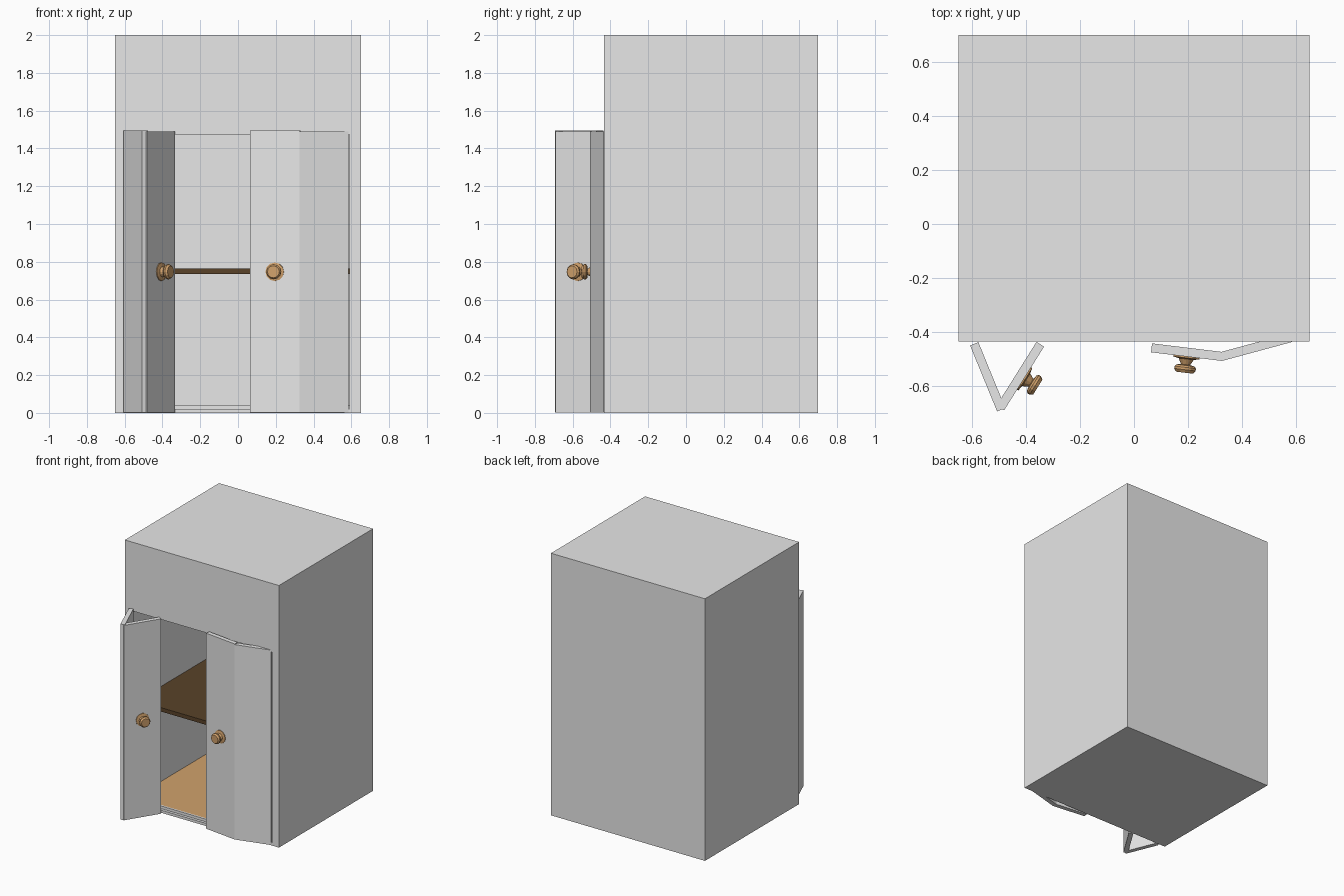
import bpy, bmesh, math
from mathutils import Vector

if "Cube" in bpy.data.objects:
    bpy.data.objects.remove(bpy.data.objects["Cube"])


def material(name, rgb):
    m = bpy.data.materials.new(name)
    m.diffuse_color = (*rgb, 1)
    m.use_nodes = True
    m.node_tree.nodes["Principled BSDF"].inputs["Base Color"].default_value = m.diffuse_color
    return m


GREY = material("painted_grey", (0.8, 0.8, 0.8))
TAN = material("tan_wood", (0.64, 0.36, 0.15))
DARK = material("dark_wood", (0.10, 0.055, 0.022))


def finish(name, bm, mat):
    bmesh.ops.recalc_face_normals(bm, faces=bm.faces)
    me = bpy.data.meshes.new(name)
    bm.to_mesh(me)
    bm.free()
    me.materials.append(mat)
    ob = bpy.data.objects.new(name, me)
    bpy.context.collection.objects.link(ob)
    return ob


def prism(name, outline, z0, z1, mat):
    """Extrude a flat outline from z0 up to z1."""
    bm = bmesh.new()
    face = bm.faces.new([bm.verts.new((x, y, z0)) for x, y in outline])
    ext = bmesh.ops.extrude_face_region(bm, geom=[face])["geom"]
    for v in ext:
        if isinstance(v, bmesh.types.BMVert):
            v.co.z = z1
    return finish(name, bm, mat)


def box(name, x0, x1, y0, y1, z0, z1, mat):
    return prism(name, [(x0, y0), (x1, y0), (x1, y1), (x0, y1)], z0, z1, mat)


# Closet body with a hollow opened at the front
body = box("closet_body", -0.65, 0.65, -0.435, 0.70, 0, 2, GREY)
cutter = box("opening_cutter", -0.59, 0.59, -0.6, 0.64, 0.02, 1.475, GREY)
cutter.hide_render = True
cutter.hide_viewport = True
cut = body.modifiers.new("opening", "BOOLEAN")
cut.operation = "DIFFERENCE"
cut.solver = "EXACT"
cut.object = cutter

# Sill, floor and shelf
box("sill", -0.59, 0.59, -0.414, -0.40, 0.02, 0.04, GREY)
box("floor_board", -0.59, 0.59, -0.40, 0.64, 0.02, 0.04, TAN)
box("shelf", -0.59, 0.59, -0.37, 0.64, 0.735, 0.765, DARK)


# Folding door panels, each given by the ends of its outer face
def panel(name, a, b, top):
    a, b = Vector(a), Vector(b)
    d = (b - a).normalized()
    back = Vector((-d.y, d.x)) * 0.033
    prism(name, [a, b, b + back, a + back], 0.003, top, GREY)
    return (a + b) / 2, -back.normalized()


panel("left_outer_panel", (-0.607, -0.450), (-0.507, -0.694), 1.495)
left = panel("left_inner_panel", (-0.481, -0.690), (-0.333, -0.454), 1.49)
right = panel("right_inner_panel", (0.063, -0.475), (0.326, -0.507), 1.495)
panel("right_outer_panel", (0.326, -0.507), (0.585, -0.437), 1.49)

# Turned knobs: (radius, distance from the door)
PROFILE = [(0.049, 0), (0.049, 0.005), (0.028, 0.009), (0.017, 0.030),
           (0.034, 0.033), (0.040, 0.040), (0.040, 0.049), (0.032, 0.060)]


def knob(name, centre, normal, sides=12):
    bm = bmesh.new()
    n = Vector((normal.x, normal.y, 0))
    side = Vector((-n.y, n.x, 0))
    c = Vector((centre.x, centre.y, 0.747))
    rings = []
    for r, h in PROFILE:
        ring = []
        for i in range(sides):
            t = 2 * math.pi * i / sides
            p = c + n * h + side * (r * math.cos(t))
            p.z += r * math.sin(t)
            ring.append(bm.verts.new(p))
        rings.append(ring)
    for lo, hi in zip(rings, rings[1:]):
        for i in range(sides):
            j = (i + 1) % sides
            bm.faces.new((lo[i], lo[j], hi[j], hi[i]))
    bm.faces.new(rings[0])
    bm.faces.new(rings[-1])
    finish(name, bm, TAN)


knob("left_knob", *left)
knob("right_knob", *right)
